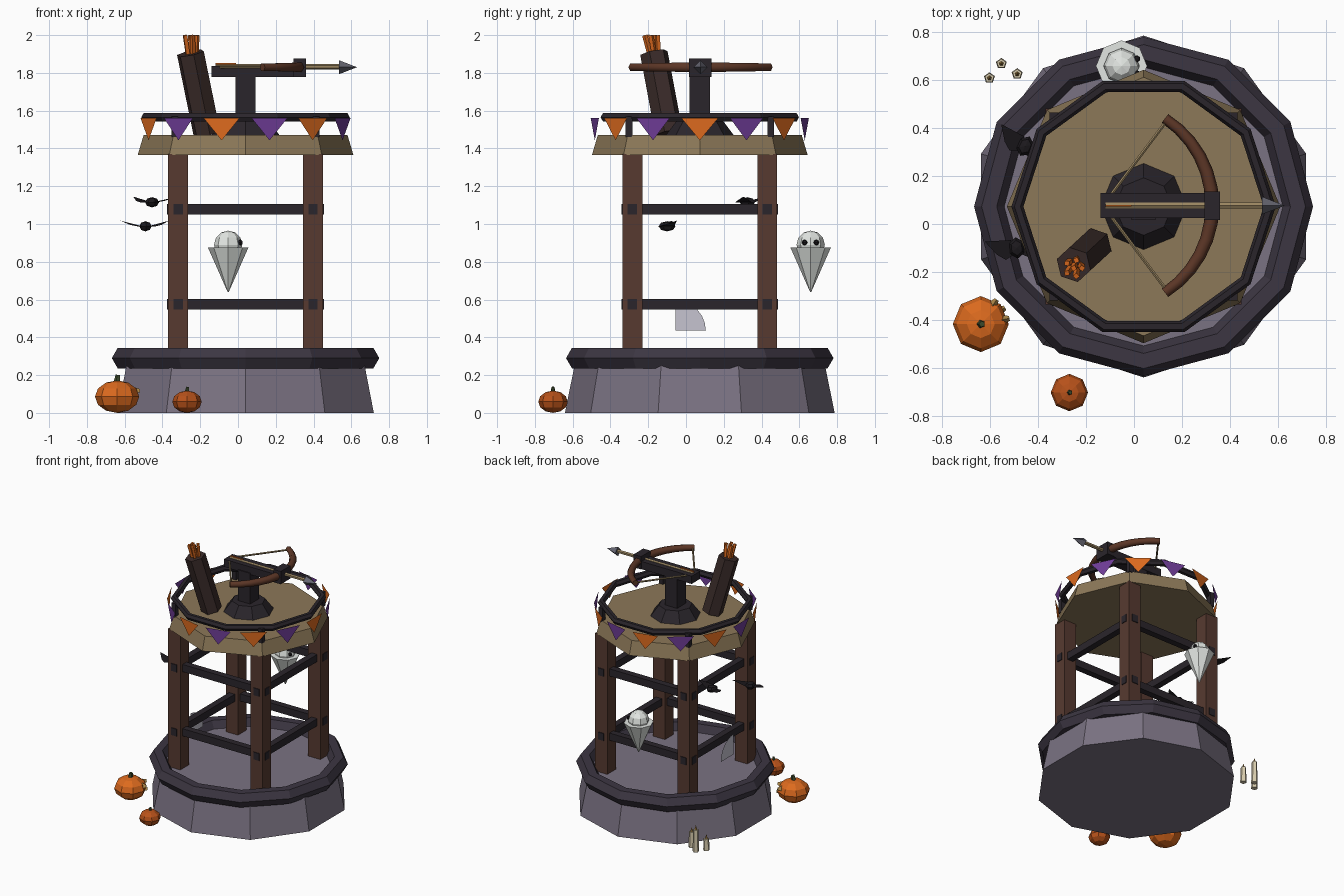
import bpy, bmesh
from math import sin, cos, pi, radians
from mathutils import Vector, Matrix

if "Cube" in bpy.data.objects:
    bpy.data.objects.remove(bpy.data.objects["Cube"])

CX, CY = 0.04, 0.073          # tower axis


def mat(name, hexcol):
    m = bpy.data.materials.new(name)
    c = [int(hexcol[i:i + 2], 16) / 255 for i in (0, 2, 4)]
    m.diffuse_color = [((v + .055) / 1.055) ** 2.4 if v > .04 else v / 12.92 for v in c] + [1]
    m.use_nodes = True
    m.node_tree.nodes["Principled BSDF"].inputs["Base Color"].default_value = m.diffuse_color
    return m


STONE, CAP = mat("stone", "7a7282"), mat("cap_stone", "3c3642")
WOOD, DARK = mat("wood", "573a30"), mat("dark_wood", "2a252b")
DECK, BOW = mat("deck", "8c7858"), mat("bow_wood", "5c3626")
QUIV, IRON = mat("quiver", "3a2b29"), mat("iron", "666672")
ORANGE, PURPLE = mat("orange", "dc6a1e"), mat("purple", "6e3c96")
RUST, STEM = mat("rust", "b8521a"), mat("stem", "3c4a2c")
WHITE, CREAM = mat("white", "e2e6e2"), mat("cream", "d8ccae")
BLACK, WEB = mat("black", "1c191d"), mat("web", "c6c4d0")
GOLD, ROPE = mat("gold", "b08a4a"), mat("rope", "9a8560")


def finish(bm, name, m):
    me = bpy.data.meshes.new(name)
    bm.to_mesh(me)
    bm.free()
    me.materials.append(m)
    ob = bpy.data.objects.new(name, me)
    bpy.context.collection.objects.link(ob)
    return ob


def rod(name, p, q, r1, r2, n, m):
    """n-sided cone or cylinder from p to q"""
    p, q = Vector(p), Vector(q)
    d = q - p
    rot = Matrix() if d.x == d.y == 0 and d.z > 0 else d.to_track_quat('Z', 'Y').to_matrix().to_4x4()
    bm = bmesh.new()
    bmesh.ops.create_cone(bm, cap_ends=True, segments=n, radius1=r1, radius2=r2, depth=d.length,
                          matrix=Matrix.Translation((p + q) / 2) @ rot)
    return finish(bm, name, m)


def box(name, c, s, m, turn=0):
    bm = bmesh.new()
    bmesh.ops.create_cube(bm, size=1, matrix=Matrix.Translation(c) @ Matrix.Rotation(turn, 4, 'Z')
                          @ Matrix.Diagonal((*s, 1)))
    return finish(bm, name, m)


def ball(name, c, s, seg, rings, m):
    bm = bmesh.new()
    bmesh.ops.create_uvsphere(bm, u_segments=seg, v_segments=rings, radius=1,
                              matrix=Matrix.Translation(c) @ Matrix.Diagonal((*s, 1)))
    return finish(bm, name, m)


def ring(name, z, R, r, n, k, m):
    bpy.ops.mesh.primitive_torus_add(location=(CX, CY, z), major_radius=R, minor_radius=r,
                                     major_segments=n, minor_segments=k)
    ob = bpy.context.object
    ob.name = name
    ob.data.materials.append(m)


def sheet(name, polys, m):
    bm = bmesh.new()
    for poly in polys:
        bm.faces.new([bm.verts.new(v) for v in poly])
    return finish(bm, name, m)


# stone base and its cap ring
rod("base", (CX, CY, 0), (CX, CY, .29), .714, .655, 10, STONE)
ring("base_ring", .29, .645, .063, 12, 6, CAP)

# legs, rail posts and braces
L = .357
for i, (sx, sy) in enumerate([(-1, -1), (1, -1), (1, 1), (-1, 1)]):
    box(f"leg_{i}", (CX + sx * L, CY + sy * L, .82), (.105, .105, 1.1), WOOD)
    box(f"rail_post_{i}", (CX + sx * .375, CY + sy * .375, 1.515), (.035, .035, .11), DARK)
for z in (.575, 1.078):
    for s in (-1, 1):
        box("brace_x", (CX, CY + s * L, z), (.83, .05, .057), DARK)
        box("brace_y", (CX + s * L, CY, z), (.05, .83, .057), DARK)

# platform and rail
rod("platform", (CX, CY, 1.365), (CX, CY, 1.47), .571, .54, 8, DECK)
ring("rail", 1.565, .527, .025, 10, 6, DARK)

# bunting
for i in range(14):
    a = 2 * pi * i / 14
    o, t = Vector((cos(a), sin(a), 0)), Vector((-sin(a), cos(a), 0)) * .097
    c = Vector((CX, CY, 0)) + o * .57
    up = Vector((0, 0, 1.56))
    sheet(f"flag_{i}", [[c - t + up, c + Vector((0, 0, 1.443)), c + t + up]], PURPLE if i % 2 else ORANGE)

# ballista mount and stock
rod("mount", (CX, CY, 1.47), (CX, CY, 1.55), .18, .12, 8, DARK)
box("mount_post", (CX, CY, 1.65), (.105, .11, .28), DARK)
box("stock", (.09, .078, 1.807), (.46, .105, .06), DARK)
box("stock_head", (.327, .076, 1.827), (.065, .12, .1), DARK)

# bow: tapered arc with strings
Y, ZB, R = .077, 1.83, .434
cu = bpy.data.curves.new("bow", 'CURVE')
cu.dimensions, cu.bevel_depth, cu.bevel_resolution, cu.use_fill_caps = '3D', .03, 1, True
sp = cu.splines.new('POLY')
N = 12
sp.points.add(N)
for i in range(N + 1):
    u = i / N * 2 - 1
    a = radians(57 * u)
    sp.points[i].co = (-.107 + R * cos(a), Y + R * sin(a), ZB, 1)
    sp.points[i].radius = 1 - .25 * abs(u)
cu.materials.append(BOW)
bpy.context.collection.objects.link(bpy.data.objects.new("bow", cu))
for s in (-1, 1):
    rod("string", (.137, Y + s * .355, ZB), (-.13, Y, ZB), .007, .007, 5, ROPE)

# bolt
rod("bolt_shaft", (-.12, Y, 1.833), (.54, Y, 1.833), .014, .014, 6, ROPE)
rod("bolt_head", (.535, Y, 1.83), (.63, Y, 1.83), .037, 0, 4, IRON)
box("bolt_fletching", (-.065, Y, 1.838), (.11, .006, .03), ORANGE)

# quiver with spare bolts
q0, q1 = Vector((-.165, -.09, 1.48)), Vector((-.252, -.17, 1.905))
rod("quiver", q0, q1, .075, .075, 6, QUIV)
ax = (q1 - q0).normalized()
for i in range(6):
    a = 2 * pi * i / 5
    off = Vector((cos(a), sin(a), 0)) * (.035 if i < 5 else 0)
    rod("spare_bolt", q1 + off * .6 - ax * .04, q1 + off + Vector((0, -.015, .094)), .014, .014, 4, ORANGE)

# pumpkins
for n, x, y, r, h, m in (("large", -.64, -.418, .117, .172, ORANGE), ("small", -.27, -.704, .078, .118, RUST)):
    ball(n + "_pumpkin", (x, y, h / 2), (r, r, h / 2), 8, 6, m)
    rod(n + "_stem", (x, y, h - .01), (x + .005, y, h + r * .25), r * .16, r * .11, 5, STEM)
# carved face on the large pumpkin
for da, z in ((-.4, .115), (.4, .115), (0, .075)):
    a = .6 + da
    d = Vector((cos(a), sin(a), 0))
    p = Vector((-.64, -.418, z))
    rod("carving", p + d * .09, p + d * .122, .022, .012, 3, GOLD)

# candles
for x, y, h in ((-.604, .61, .09), (-.554, .67, .17), (-.488, .627, .12)):
    rod("candle", (x, y, 0), (x, y, h), .024, .02, 5, CREAM)
    rod("flame", (x, y, h), (x, y, h + .035), .01, 0, 5, GOLD)

# ghost
rod("ghost_body", (-.052, .66, .64), (-.052, .66, .875), .003, .107, 8, WHITE)
ball("ghost_head", (-.052, .66, .89), (.075, .075, .075), 8, 6, WHITE)
for y in (.628, .69):
    ball("ghost_eye", (.012, y, .902), (.015, .015, .015), 6, 4, BLACK)

# bats
for i, (x, y, z, turn) in enumerate(((-.455, .325, 1.115, -.45), (-.49, -.1, .988, .1))):
    body = ball(f"bat_body_{i}", (0, 0, 0), (.035, .045, .027), 6, 4, BLACK)
    wings = sheet(f"bat_wings_{i}", [[(s * .02, .035, 0), (s * .13, .04, .03), (s * .085, -.02, .008),
                                     (s * .05, -.045, 0), (s * .02, -.03, 0)] for s in (-1, 1)], BLACK)
    for ob in (body, wings):
        ob.location, ob.rotation_euler.z = (x, y, z), turn

# cobweb quarter
web = [(-.375, -.055, .435)] + [(-.375, -.055 + .16 * cos(i * pi / 12), .435 + .16 * sin(i * pi / 12)) for i in range(7)]
sheet("cobweb", [web], WEB)
